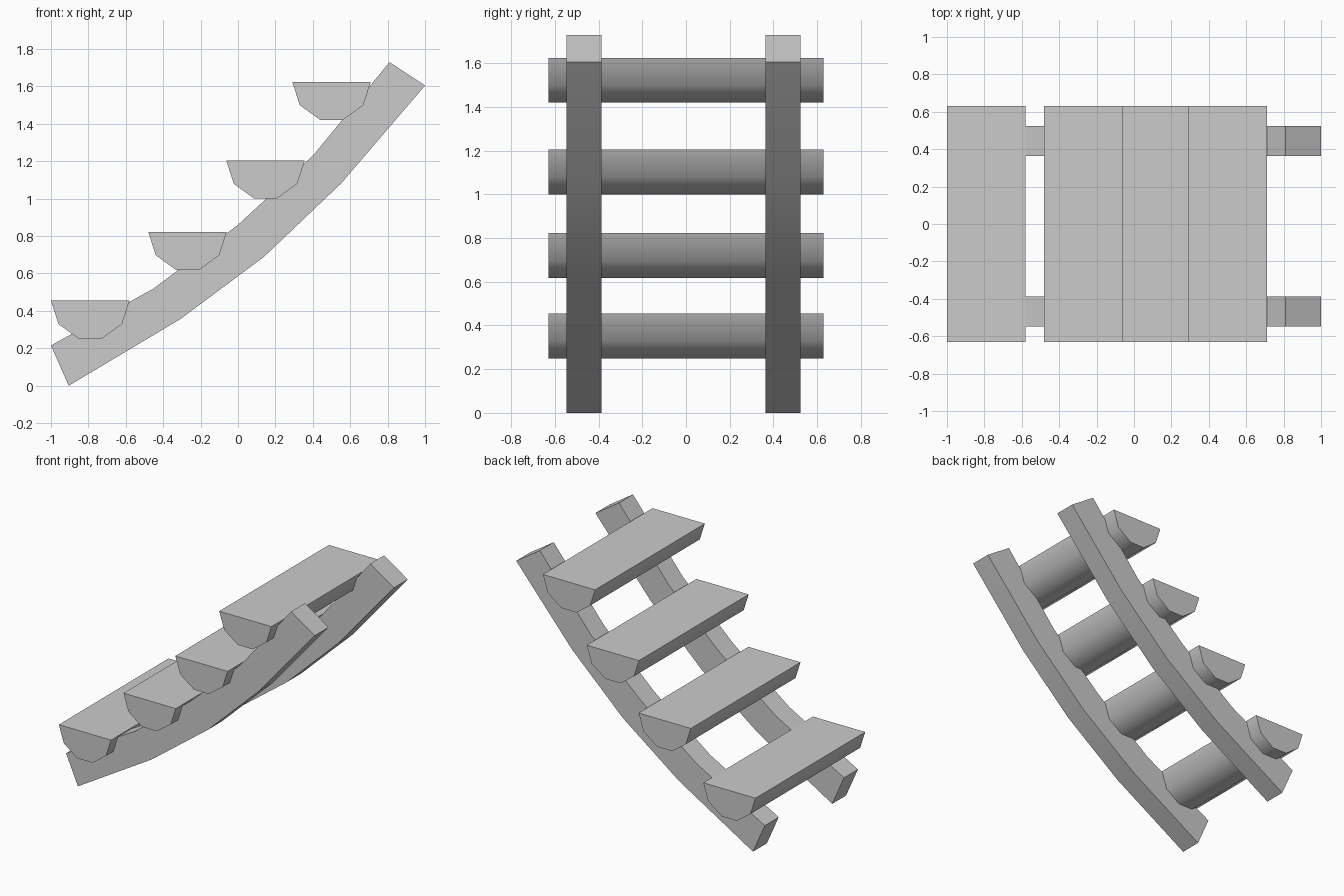
import bpy
import math

cube = bpy.data.objects.get("Cube")
if cube:
    bpy.data.objects.remove(cube, do_unlink=True)

grey = bpy.data.materials.new("plain_grey")
grey.use_nodes = True
colour = (0.6, 0.6, 0.6, 1)
grey.diffuse_color = colour
grey.node_tree.nodes["Principled BSDF"].inputs["Base Color"].default_value = colour


def extrude_profile(name, profile, y0, y1):
    """Prism from an x-z outline, listed anticlockwise seen from the front."""
    n = len(profile)
    verts = [(x, y, z) for y in (y0, y1) for x, z in profile]
    faces = [tuple(range(n)), tuple(reversed(range(n, 2 * n)))]
    faces += [(i, i + n, (i + 1) % n + n, (i + 1) % n) for i in range(n)]
    mesh = bpy.data.meshes.new(name)
    mesh.from_pydata(verts, [], faces)
    mesh.materials.append(grey)
    obj = bpy.data.objects.new(name, mesh)
    bpy.context.collection.objects.link(obj)
    bpy.ops.object.select_all(action="DESELECT")
    obj.select_set(True)
    bpy.context.view_layer.objects.active = obj
    bpy.ops.object.shade_smooth_by_angle(angle=math.radians(45))
    return obj


# Curved side rails
lower = [(-0.905, 0), (-0.31, 0.355), (0.14, 0.69), (0.55, 1.08), (1, 1.605)]
upper = [(-1, 0.215), (-0.45, 0.52), (0, 0.86), (0.405, 1.235), (0.81, 1.73)]
rail = lower + upper[::-1]
extrude_profile("front_rail", rail, -0.547, -0.387)
extrude_profile("back_rail", rail, 0.363, 0.523)

# Half-log treads, flat on top and rounded below
half = [(0.06, -0.205), (0.17, -0.125), (0.21, 0)]
tread = half + [(-x, z) for x, z in reversed(half)]
centres = [(-0.79, 0.455), (-0.27, 0.823), (0.147, 1.205), (0.5, 1.625)]
for i, (cx, cz) in enumerate(centres):
    outline = [(cx + x, cz + z) for x, z in tread]
    extrude_profile(f"tread_{i + 1}", outline, -0.63, 0.63)
